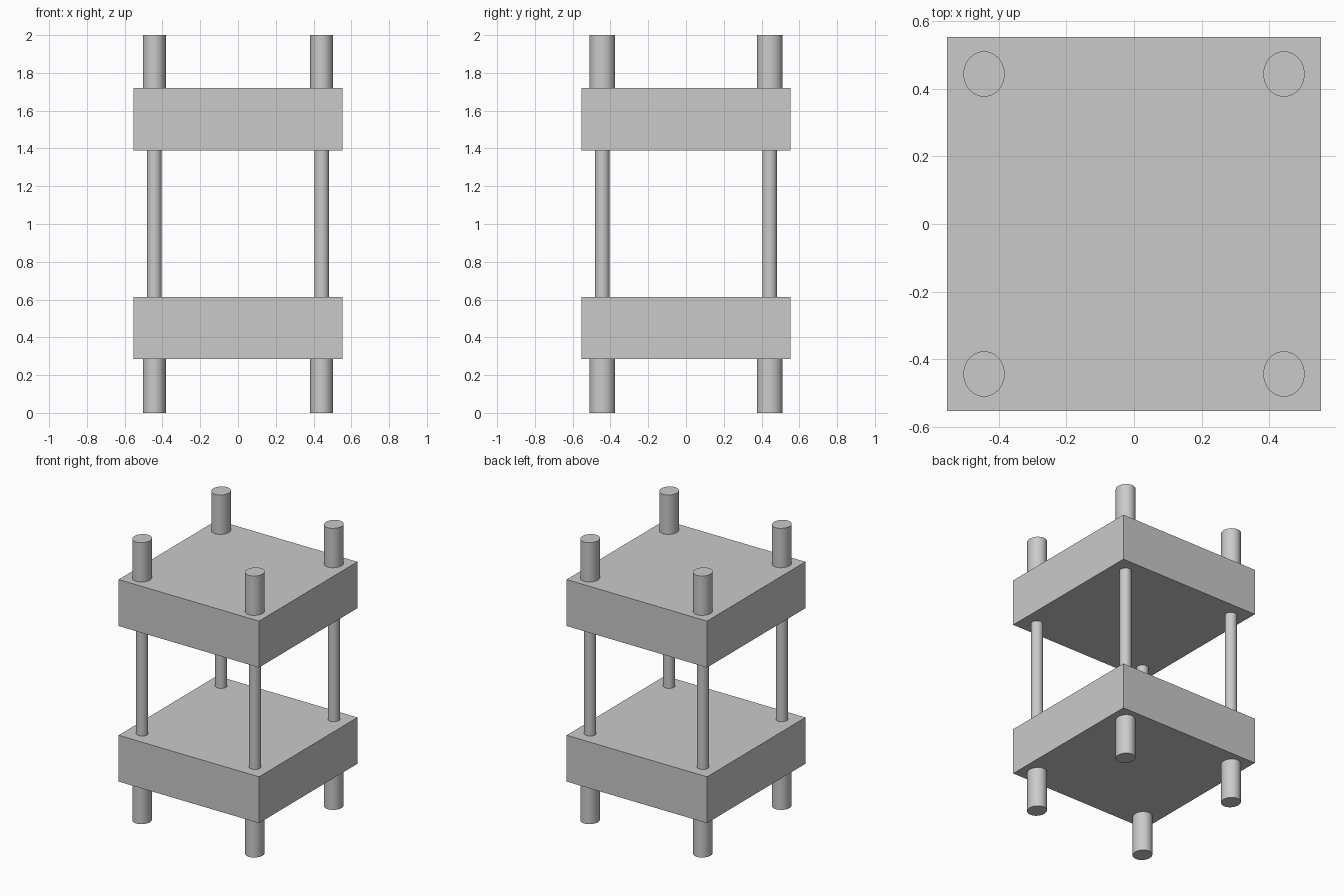
import bpy
import math

cube = bpy.data.objects.get("Cube")
if cube:
    bpy.data.objects.remove(cube, do_unlink=True)

# Single plain grey finish
grey = bpy.data.materials.new("plain_grey")
grey.use_nodes = True
colour = (0.59, 0.59, 0.59, 1)
grey.diffuse_color = colour
grey.node_tree.nodes["Principled BSDF"].inputs["Base Color"].default_value = colour

HALF = 0.552            # half width of the plates
POST = 0.443            # post centre offset on both axes
LOW = (0.285, 0.614)    # bottom and top of the lower plate
HIGH = (1.39, 1.72)     # bottom and top of the upper plate
TOP = 2.0


def finish(obj, name):
    obj.name = name
    obj.data.materials.append(grey)


def plate(name, z0, z1):
    bpy.ops.mesh.primitive_cube_add(size=1, location=(0, 0, (z0 + z1) / 2))
    obj = bpy.context.object
    obj.scale = (2 * HALF, 2 * HALF, z1 - z0)
    bpy.ops.object.transform_apply(location=False, rotation=False, scale=True)
    finish(obj, name)


def rod(name, x, y, z0, z1, rx, ry):
    bpy.ops.mesh.primitive_cylinder_add(
        vertices=64, radius=1, depth=z1 - z0, location=(x, y, (z0 + z1) / 2))
    obj = bpy.context.object
    obj.scale = (rx, ry, 1)
    bpy.ops.object.transform_apply(location=False, rotation=False, scale=True)
    bpy.ops.object.shade_smooth_by_angle(angle=math.radians(30))
    finish(obj, name)


# Two square plates
plate("lower_plate", *LOW)
plate("upper_plate", *HIGH)

# At each corner: a thick foot, a thin pillar and a thick top post
for sx, side in ((-1, "right"), (1, "left")):
    for sy, end in ((-1, "front"), (1, "back")):
        x, y = sx * POST, sy * POST
        corner = f"{end}_{side}"
        rod(f"{corner}_foot", x, y, 0, LOW[0], 0.061, 0.067)
        rod(f"{corner}_pillar", x, y, LOW[1], HIGH[0], 0.039, 0.039)
        rod(f"{corner}_top_post", x, y, HIGH[1], TOP, 0.061, 0.067)
